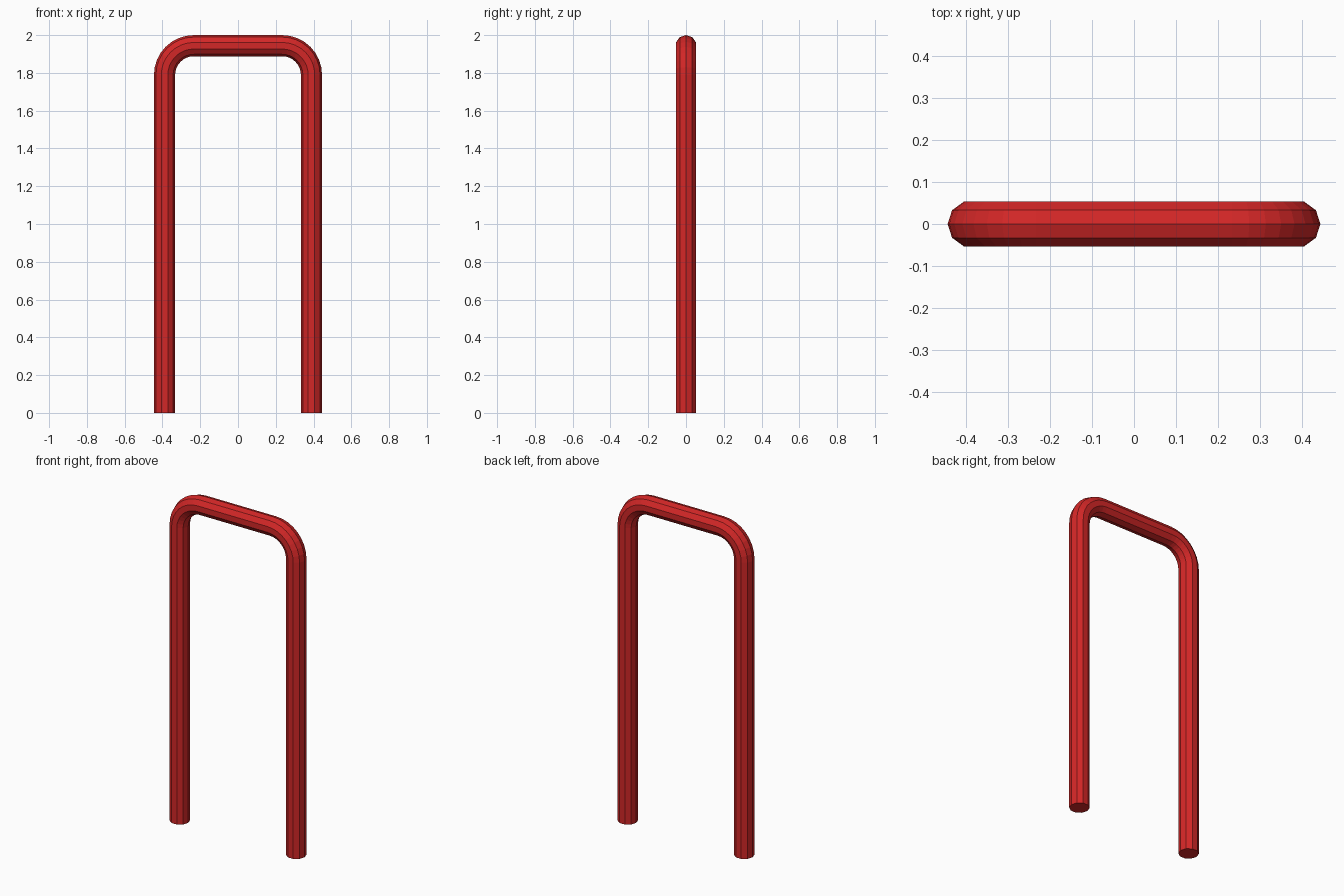
import bpy, bmesh
from math import sin, cos, pi

if "Cube" in bpy.data.objects:
    bpy.data.objects.remove(bpy.data.objects["Cube"])

SIDES, R = 10, 0.056          # tube cross-section
LEG_X, TOP_Z = 0.389, 1.944   # tube centreline
BEND, STEPS = 0.155, 8        # corner radius and segments

# Centreline as (x, z, outward angle): left foot, two rounded corners, right foot
path = [(-LEG_X, 0, pi)]
for side, start in ((-1, pi), (1, pi / 2)):
    cx, cz = side * (LEG_X - BEND), TOP_Z - BEND
    for i in range(STEPS + 1):
        a = start - i * pi / 2 / STEPS
        path.append((cx + BEND * cos(a), cz + BEND * sin(a), a))
path.append((LEG_X, 0, 0))

# Sweep the ten-sided section along the path
bm = bmesh.new()
rings = []
for x, z, a in path:
    ring = []
    for k in range(SIDES):
        t = 2 * pi * k / SIDES
        out = R * cos(t)
        ring.append(bm.verts.new((x + out * cos(a), R * sin(t), z + out * sin(a))))
    rings.append(ring)
for r0, r1 in zip(rings, rings[1:]):
    for k in range(SIDES):
        n = (k + 1) % SIDES
        bm.faces.new((r0[k], r0[n], r1[n], r1[k]))

# Foot caps
bm.faces.new(rings[0])
bm.faces.new(rings[-1])
bmesh.ops.recalc_face_normals(bm, faces=bm.faces)

mesh = bpy.data.meshes.new("bent_tube_rail")
bm.to_mesh(mesh)
bm.free()
rail = bpy.data.objects.new("bent_tube_rail", mesh)
bpy.context.collection.objects.link(rail)

red = bpy.data.materials.new("red_paint")
red.diffuse_color = (0.65, 0.02, 0.02, 1)
red.use_nodes = True
red.node_tree.nodes["Principled BSDF"].inputs["Base Color"].default_value = red.diffuse_color
mesh.materials.append(red)
